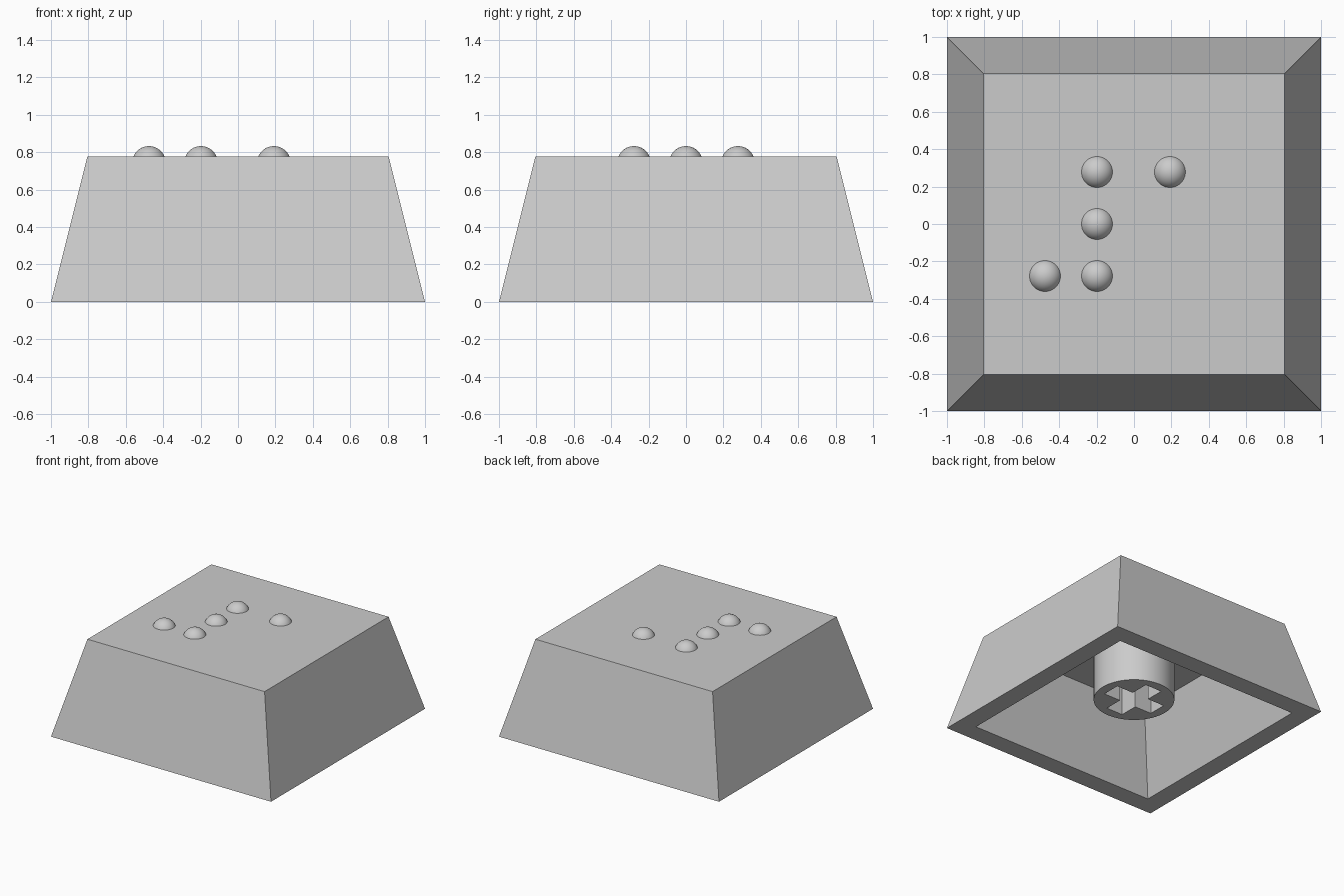
import bpy
import bmesh

cube = bpy.data.objects.get("Cube")
if cube:
    bpy.data.objects.remove(cube, do_unlink=True)

TOP = 0.778       # height of the upper face
CEILING = 0.622   # height of the hollow inside
STEM_BOTTOM = 0.175

grey = bpy.data.materials.new("light grey plastic")
grey.use_nodes = True
grey.diffuse_color = (0.6, 0.6, 0.6, 1)
grey.node_tree.nodes["Principled BSDF"].inputs["Base Color"].default_value = (0.6, 0.6, 0.6, 1)


def finish(name, bm):
    """Turn a bmesh into a named grey object and make it active."""
    bmesh.ops.recalc_face_normals(bm, faces=bm.faces)
    mesh = bpy.data.meshes.new(name)
    bm.to_mesh(mesh)
    bm.free()
    mesh.materials.append(grey)
    obj = bpy.data.objects.new(name, mesh)
    bpy.context.collection.objects.link(obj)
    bpy.ops.object.select_all(action="DESELECT")
    obj.select_set(True)
    bpy.context.view_layer.objects.active = obj
    return obj


def square(bm, half, z):
    return [bm.verts.new((sx * half, sy * half, z))
            for sx, sy in ((-1, -1), (1, -1), (1, 1), (-1, 1))]


# Hollow tapered shell: top face, outer walls, bottom rim, inner walls, ceiling
bm = bmesh.new()
rings = [square(bm, half, z) for half, z in
         ((0.805, TOP), (1, 0), (0.845, 0), (0.65, CEILING))]
for a, b in zip(rings, rings[1:]):
    for i in range(4):
        j = (i + 1) % 4
        bm.faces.new((a[i], a[j], b[j], b[i]))
bm.faces.new(rings[0])
bm.faces.new(rings[-1])
finish("keycap_shell", bm)

# Cross-shaped cutter for the stem socket
LONG, THIN = 0.228, 0.075
quarter = [(LONG, -THIN), (LONG, THIN), (THIN, THIN)]
outline = []
for turn in range(4):
    outline += quarter
    quarter = [(-y, x) for x, y in quarter]
bm = bmesh.new()
face = bm.faces.new([bm.verts.new((x, y, 0)) for x, y in outline])
new = bmesh.ops.extrude_face_region(bm, geom=[face])["geom"]
for v in new:
    if isinstance(v, bmesh.types.BMVert):
        v.co.z = CEILING
cutter = finish("socket_cutter", bm)
cutter.hide_render = True

# Round stem under the ceiling, with the cross socket cut out
bm = bmesh.new()
bmesh.ops.create_cone(bm, cap_ends=True, segments=64, radius1=0.304,
                      radius2=0.304, depth=CEILING + 0.01 - STEM_BOTTOM)
bmesh.ops.translate(bm, verts=bm.verts,
                    vec=(0, 0, (CEILING + 0.01 + STEM_BOTTOM) / 2))
stem = finish("stem", bm)
cut = stem.modifiers.new("socket", "BOOLEAN")
cut.operation = "DIFFERENCE"
cut.solver = "EXACT"
cut.object = cutter
bpy.ops.object.modifier_apply(modifier=cut.name)
bpy.data.objects.remove(cutter, do_unlink=True)
bpy.ops.object.shade_smooth_by_angle()

# Raised dots: domes that rise from the top face
LEFT, MID, RIGHT, STEP = -0.476, -0.198, 0.192, 0.278
for n, (x, y) in enumerate(((MID, STEP), (RIGHT, STEP), (MID, 0),
                            (LEFT, -STEP), (MID, -STEP)), 1):
    bm = bmesh.new()
    bmesh.ops.create_uvsphere(bm, u_segments=40, v_segments=28, radius=0.09)
    bmesh.ops.translate(bm, verts=bm.verts, vec=(x, y, 0.743))
    bmesh.ops.bisect_plane(bm, geom=bm.verts[:] + bm.edges[:] + bm.faces[:],
                           plane_co=(0, 0, TOP - 0.002), plane_no=(0, 0, 1),
                           clear_inner=True)
    finish(f"raised_dot_{n}", bm)
    bpy.ops.object.shade_smooth_by_angle()
